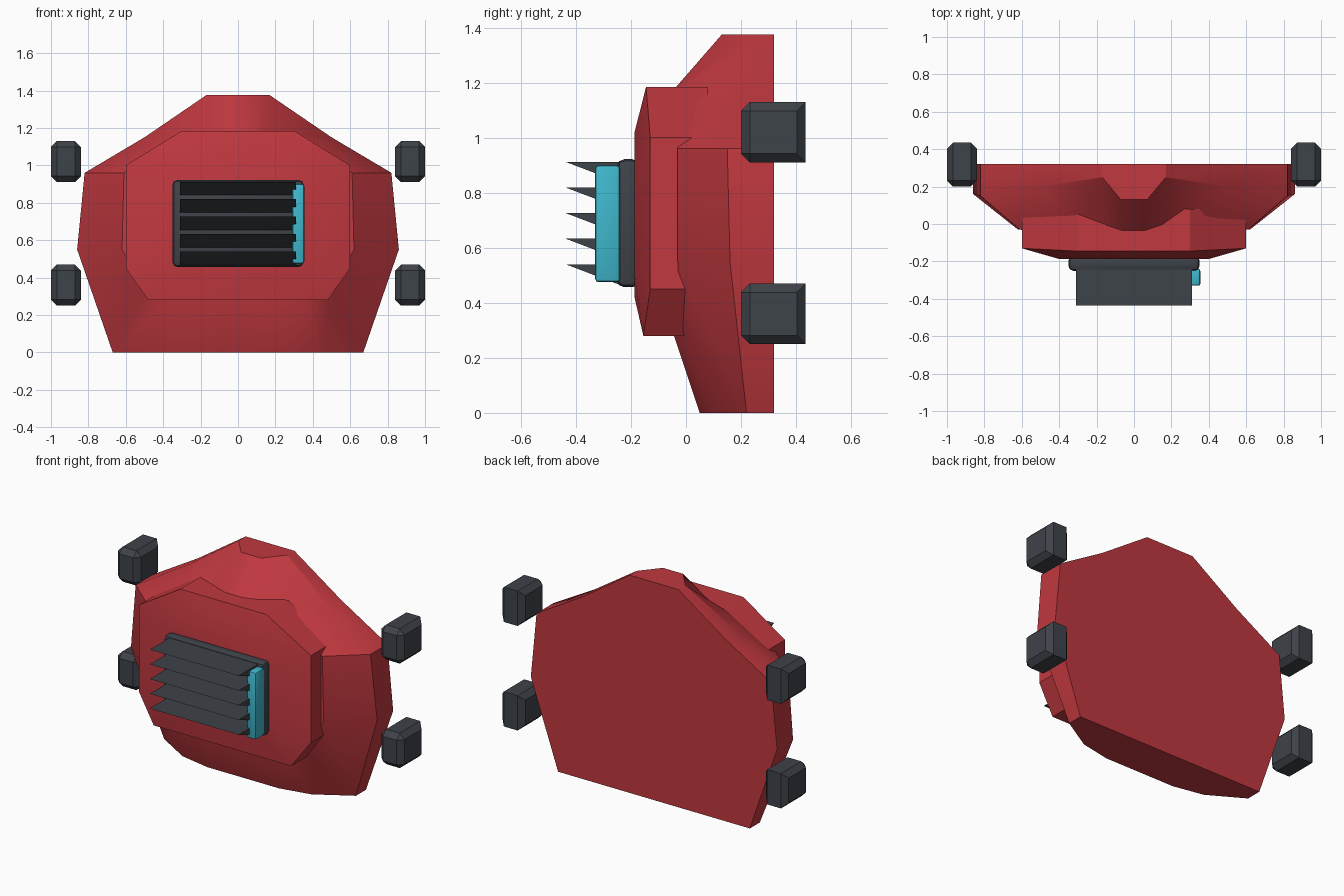
import bpy, bmesh, math

if "Cube" in bpy.data.objects:
    bpy.data.objects.remove(bpy.data.objects["Cube"], do_unlink=True)


def material(name, rgb):
    m = bpy.data.materials.new(name)
    m.use_nodes = True
    m.diffuse_color = (*rgb, 1)
    m.node_tree.nodes["Principled BSDF"].inputs["Base Color"].default_value = (*rgb, 1)
    return m


RED = material("red paint", (0.53, 0.04, 0.05))
DARK = material("dark grey", (0.048, 0.056, 0.067))
CYAN = material("cyan light", (0.05, 0.48, 0.61))


def finish(name, bm, mat, angle=30):
    bmesh.ops.recalc_face_normals(bm, faces=bm.faces)
    me = bpy.data.meshes.new(name)
    bm.to_mesh(me)
    bm.free()
    me.materials.append(mat)
    ob = bpy.data.objects.new(name, me)
    bpy.context.collection.objects.link(ob)
    if angle:
        bpy.ops.object.select_all(action="DESELECT")
        ob.select_set(True)
        bpy.context.view_layer.objects.active = ob
        bpy.ops.object.shade_smooth_by_angle(angle=math.radians(angle))
    return ob


def loft(name, halves, mat, angle=30):
    """Skin mirrored half outlines of (x, z, y), ordered bottom to top."""
    bm = bmesh.new()
    rings = []
    for half in halves:
        full = half + [(-x, z, y) for x, z, y in reversed(half)]
        rings.append([bm.verts.new((x, y, z)) for x, z, y in full])
    n = len(rings[0])
    for a, b in zip(rings, rings[1:]):
        for i in range(n):
            j = (i + 1) % n
            bm.faces.new((a[i], a[j], b[j], b[i]))
    bm.faces.new(rings[0])
    bm.faces.new(rings[-1])
    return finish(name, bm, mat, angle)


def box(name, lo, hi, mat, bevel, segments=1, square_back=False):
    bm = bmesh.new()
    bmesh.ops.create_cube(bm, size=1)
    for v in bm.verts:
        v.co = [l + (c + 0.5) * (h - l) for c, l, h in zip(v.co, lo, hi)]
    edges = [e for e in bm.edges if not (
        square_back and all(v.co.y > hi[1] - 0.001 for v in e.verts)
        and abs(e.verts[0].co.x - e.verts[1].co.x) > 0.01)]
    bmesh.ops.bevel(bm, geom=edges, offset=bevel, segments=segments,
                    profile=0.5, affect="EDGES")
    return finish(name, bm, mat, 30 if segments > 1 else 0)


# Main shell: flat back, side wall, sloped front
rim = [(.25, 0, .05), (.45, 0, .09), (.67, 0, .22), (.86, .55, .16),
       (.82, .96, .15), (.5, 1.15, .2), (.17, 1.375, .25), (.07, 1.375, .13)]
front = [(.2, .3, -.05), (.35, .3, -.05), (.5, .33, -.02), (.62, .55, -.03),
         (.61, .96, -.03), (.35, 1.13, 0), (.15, 1.18, -.01), (.06, 1.18, -.04)]
loft("shell", [[(x, z, .32) for x, z, y in rim], rim, front], RED)

# Raised front plate with a shallow domed face
edge = [(.48, .28, -.155), (.6, .45, -.13), (.6, 1.0, -.13), (.3, 1.185, -.145)]
face = [(.32, .42, -.187), (.4, .5, -.187), (.4, .92, -.187), (.22, 1.02, -.187)]
loft("front_plate", [[(x, z, .08) for x, z, y in edge], edge, face], RED)

# Grille base and its wedge slats
box("grille_base", (-.35, -.25, .457), (.35, -.17, .922), DARK, .025, 2)
for k in range(5):
    top = .912 - k * .093
    bm = bmesh.new()
    ends = [[bm.verts.new((x, y, z)) for y, z in
             ((-.437, top), (-.24, top), (-.24, top - .075))] for x in (-.31, .31)]
    for i in range(3):
        j = (i + 1) % 3
        bm.faces.new((ends[0][i], ends[0][j], ends[1][j], ends[1][i]))
    for end in ends:
        bm.faces.new(end)
    finish(f"grille_slat_{k + 1}", bm, DARK, 0)

# Light strip beside the slats
box("light_strip", (.29, -.33, .475), (.355, -.24, .9), CYAN, .012, 2)

# Four mounting lugs
for side, sx in (("left", 1), ("right", -1)):
    for level, z in (("lower", .25), ("upper", .91)):
        x0, x1 = sorted((sx * .84, sx * 1.0))
        box(f"{level}_{side}_lug", (x0, .2, z), (x1, .435, z + .22),
            DARK, .032, 1, True)
